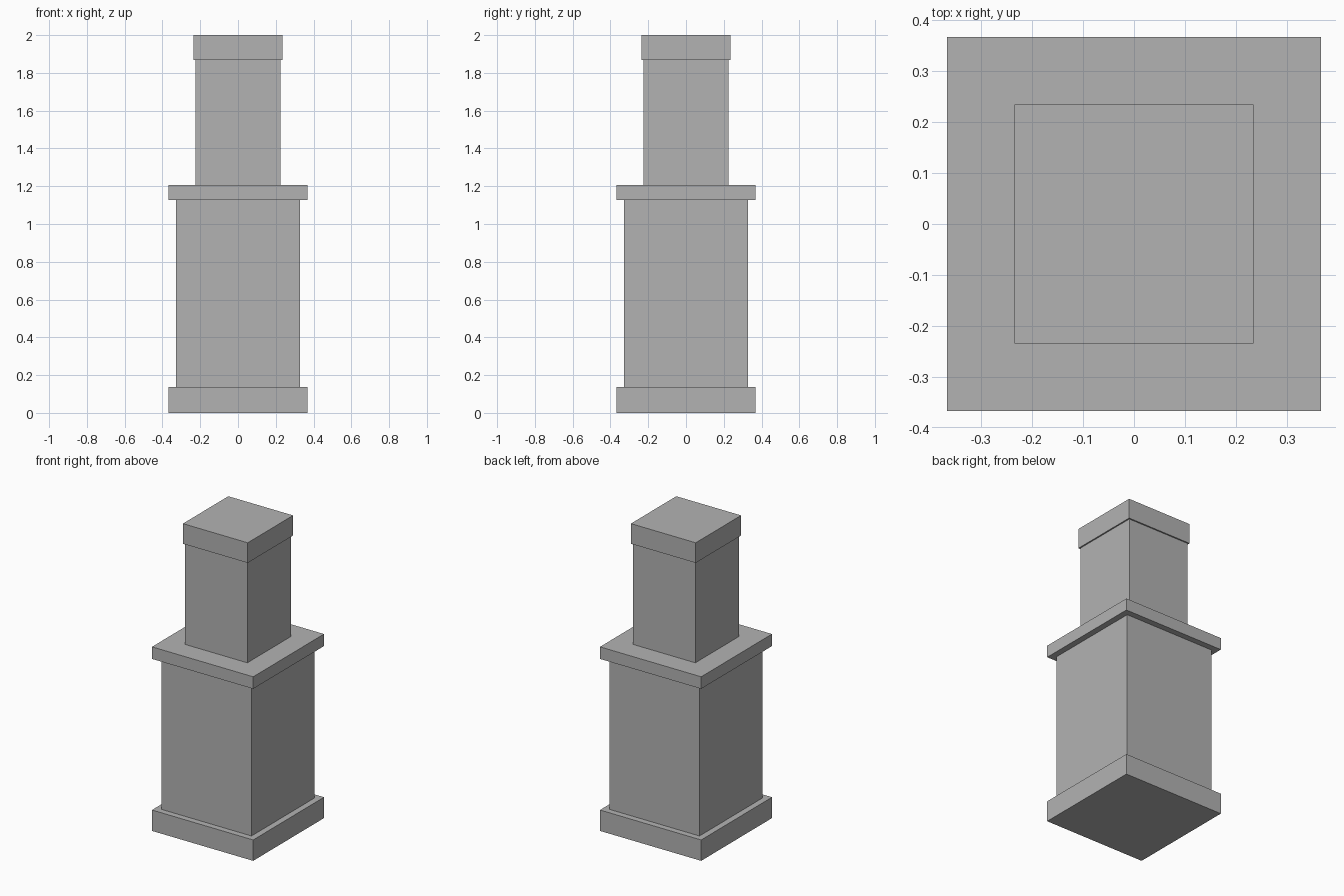
import bpy

default = bpy.data.objects.get("Cube")
if default:
    bpy.data.objects.remove(default, do_unlink=True)

# Single stone colour
STONE = (0.45, 0.45, 0.45, 1.0)
stone = bpy.data.materials.new("grey stone")
stone.use_nodes = True
stone.diffuse_color = STONE
stone.node_tree.nodes["Principled BSDF"].inputs["Base Color"].default_value = STONE


def square_block(name, half_width, bottom, top):
    """Square block centred on the vertical axis."""
    bpy.ops.mesh.primitive_cube_add(size=1, location=(0, 0, (bottom + top) / 2))
    block = bpy.context.object
    block.name = name
    block.scale = (2 * half_width, 2 * half_width, top - bottom)
    bpy.ops.object.transform_apply(location=False, rotation=False, scale=True)
    block.data.materials.append(stone)
    return block


# Stacked parts from the ground up: name, half width, top height
parts = [
    ("base_plinth", 0.367, 0.137),
    ("lower_shaft", 0.327, 1.128),
    ("middle_ledge", 0.367, 1.207),
    ("upper_shaft", 0.226, 1.868),
    ("top_cap", 0.235, 2.0),
]
bottom = 0.0
for name, half_width, top in parts:
    square_block(name, half_width, bottom, top)
    bottom = top
